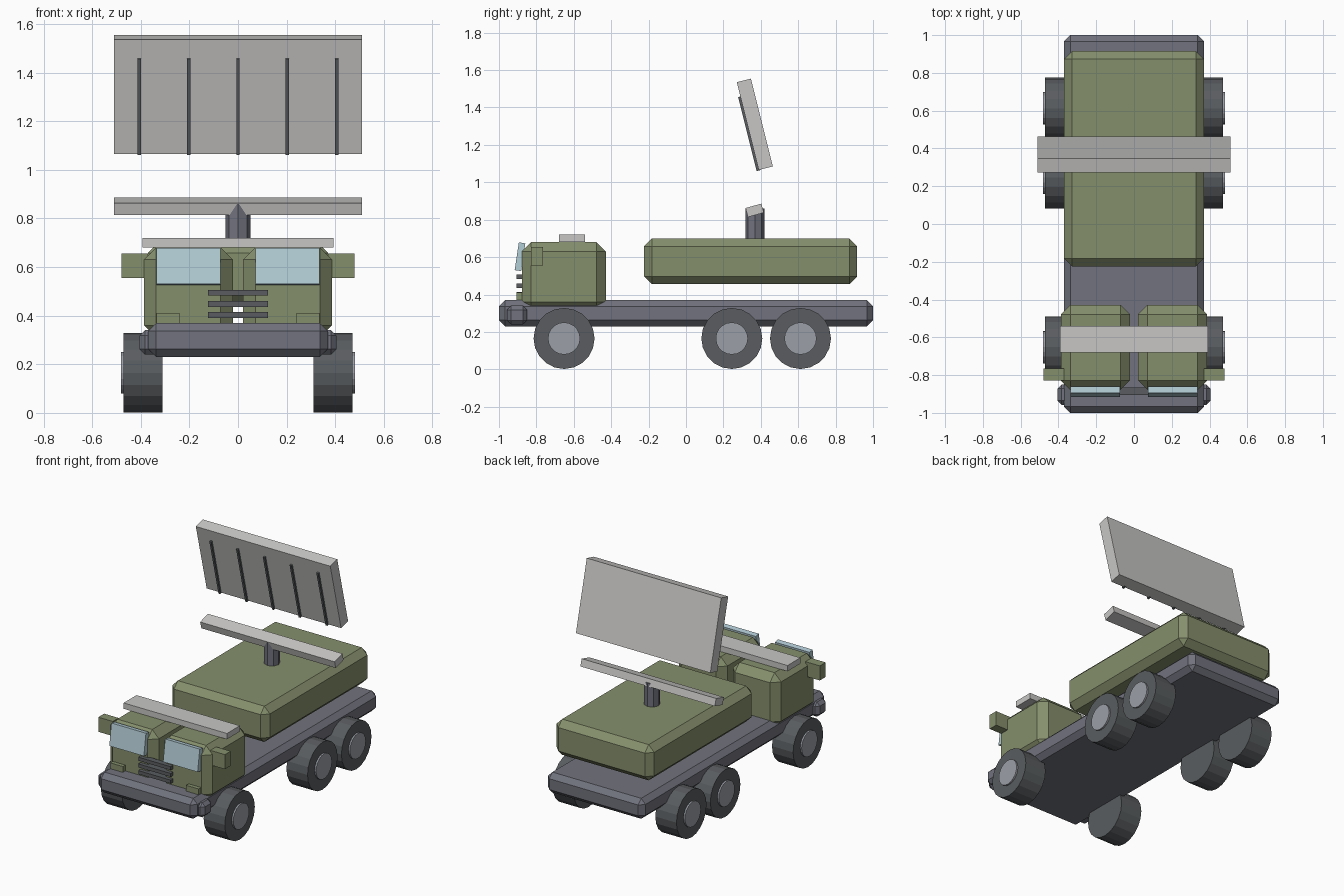
import bpy
from math import pi
from mathutils import Matrix, Vector

cube = bpy.data.objects.get("Cube")
if cube:
    bpy.data.objects.remove(cube, do_unlink=True)


def material(name, rgb):
    mat = bpy.data.materials.new(name)
    mat.use_nodes = True
    mat.diffuse_color = (*rgb, 1)
    mat.node_tree.nodes["Principled BSDF"].inputs["Base Color"].default_value = (*rgb, 1)
    return mat


green = material("olive green", (0.235, 0.275, 0.15))
slate = material("slate grey", (0.165, 0.17, 0.205))
dark = material("dark grey", (0.1, 0.108, 0.115))
steel = material("hub grey", (0.33, 0.35, 0.39))
pale = material("pale grey", (0.57, 0.565, 0.555))
glass = material("pale blue glass", (0.45, 0.61, 0.67))


def finish(name, mat, bevel=0):
    obj = bpy.context.object
    obj.name = name
    obj.data.materials.append(mat)
    if bevel:
        mod = obj.modifiers.new("chamfer", "BEVEL")
        mod.width = bevel
        mod.segments = 1
    return obj


def box(name, mat, x, y, z, bevel=0, tilt=0):
    """Box from (min, max) ranges, tilted about the x axis through its centre."""
    lo, hi = Vector((x[0], y[0], z[0])), Vector((x[1], y[1], z[1]))
    bpy.ops.mesh.primitive_cube_add(size=1, location=(lo + hi) / 2, rotation=(tilt, 0, 0))
    obj = finish(name, mat, bevel)
    obj.data.transform(Matrix.Diagonal((*(hi - lo), 1)))
    return obj


def cylinder(name, mat, radius, depth, loc, sides, rot=(0, 0, 0)):
    bpy.ops.mesh.primitive_cylinder_add(vertices=sides, radius=radius, depth=depth,
                                        location=loc, rotation=rot)
    return finish(name, mat)


def span(side, inner, outer):
    return sorted((side * inner, side * outer))


# Chassis, bumper and rear body
box("chassis", slate, (-0.37, 0.37), (-1, 1), (0.23, 0.37), 0.033)
box("front_bumper", slate, (-0.405, 0.405), (-0.957, -0.85), (0.24, 0.34), 0.022)
box("rear_body", green, (-0.37, 0.37), (-0.225, 0.915), (0.455, 0.7), 0.042)

# Twin cabs with windscreens, lamp boxes, mirrors and wheels
for side, label in ((1, "left"), (-1, "right")):
    box(label + "_cab", green, span(side, 0.021, 0.387), (-0.878, -0.428), (0.31, 0.68), 0.05)
    box(label + "_windscreen", glass, span(side, 0.073, 0.335), (-0.905, -0.87),
        (0.527, 0.677), tilt=-0.15)
    box(label + "_lamp_box", green, span(side, 0.24, 0.335), (-0.905, -0.86), (0.34, 0.41))
    box(label + "_mirror", green, span(side, 0.37, 0.48), (-0.828, -0.765), (0.555, 0.655))
    for axle, y in (("front", -0.652), ("middle", 0.245), ("rear", 0.612)):
        for part, mat, radius, inner, outer in (("tyre", dark, 0.163, 0.31, 0.47),
                                                ("hub", steel, 0.086, 0.4, 0.481)):
            cylinder(f"{label}_{axle}_{part}", mat, radius, outer - inner,
                     (side * (inner + outer) / 2, y, 0.165), 20, (0, pi / 2, 0))

# Grille bars and roof beam
for i in range(3):
    z = 0.402 + i * 0.046
    box(f"grille_bar_{i + 1}", dark, (-0.123, 0.123), (-0.905, -0.865), (z - 0.012, z + 0.012))
box("roof_beam", pale, (-0.392, 0.392), (-0.68, -0.54), (0.68, 0.72))

# Mast with the lower antenna bar
cylinder("mast", slate, 0.051, 0.18, (0, 0.368, 0.77), 8)
box("antenna_bar", pale, (-0.51, 0.51), (0.323, 0.411), (0.825, 0.875), tilt=0.27)

# Tilted antenna panel with thin ribs on its front
tilt = 0.245
panel = box("antenna_panel", pale, (-0.51, 0.51), (0.329, 0.407), (1.068, 1.552), tilt=tilt)
frame = Matrix.Translation(panel.location) @ Matrix.Rotation(tilt, 4, "X")
for i in range(5):
    x = (i - 2) * 0.203
    rib = box(f"panel_rib_{i + 1}", dark, (x - 0.007, x + 0.007), (-0.051, -0.03), (-0.245, 0.163))
    rib.matrix_world = frame @ Matrix.Translation(rib.location)
